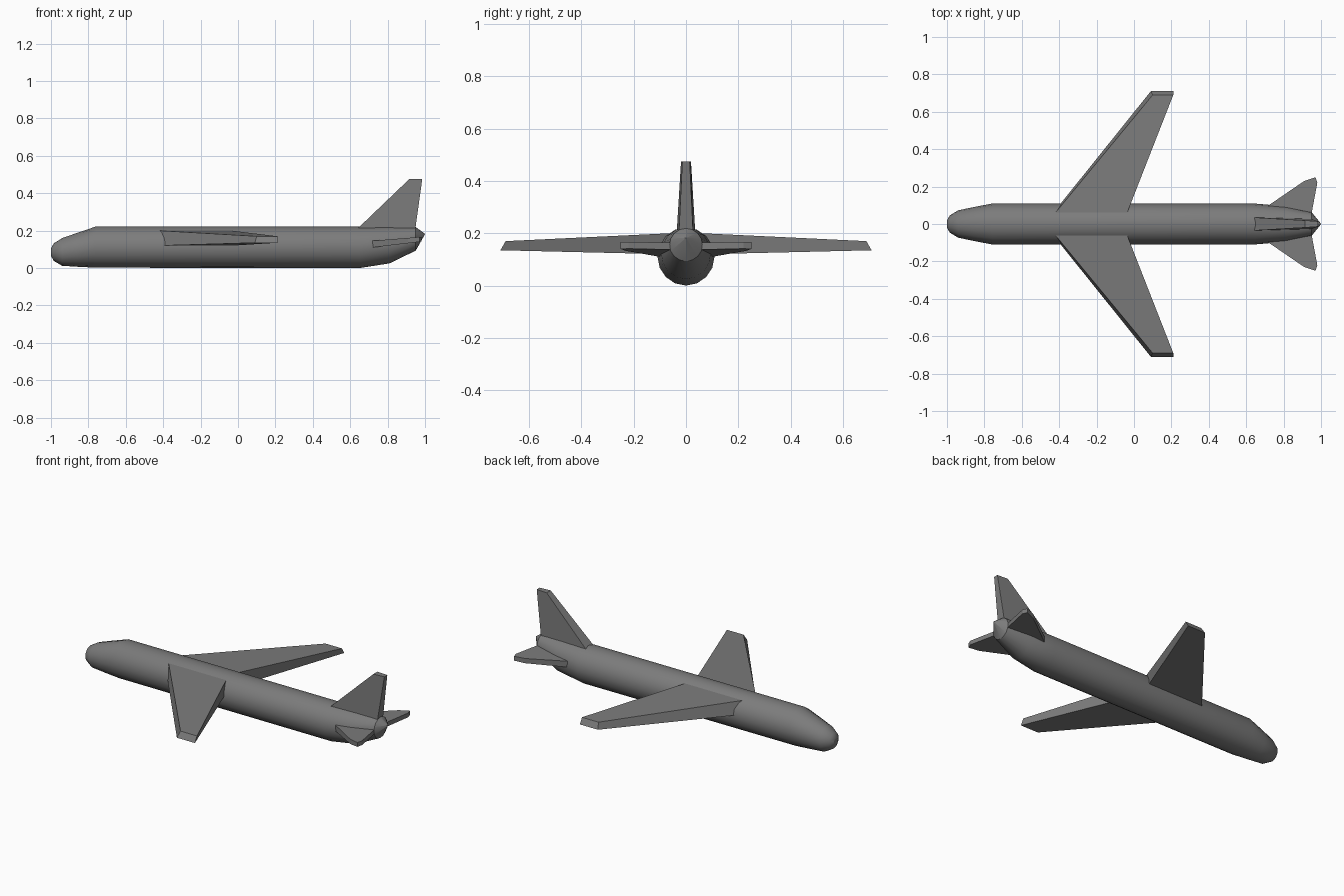
import bpy
import bmesh
from math import cos, sin, tau, radians

if "Cube" in bpy.data.objects:
    bpy.data.objects.remove(bpy.data.objects["Cube"])

GREY = (0.2, 0.2, 0.2, 1)
grey = bpy.data.materials.new("plain grey")
grey.use_nodes = True
grey.diffuse_color = GREY
grey.node_tree.nodes["Principled BSDF"].inputs["Base Color"].default_value = GREY


def loft(name, rings):
    """Skin a row of equal-length rings and cap both ends."""
    bm = bmesh.new()
    loops = [[bm.verts.new(p) for p in ring] for ring in rings]
    for a, b in zip(loops, loops[1:]):
        for i in range(len(a)):
            j = (i + 1) % len(a)
            bm.faces.new((a[i], a[j], b[j], b[i]))
    bm.faces.new(loops[0])
    bm.faces.new(loops[-1])
    bmesh.ops.remove_doubles(bm, verts=bm.verts, dist=0.0005)
    bmesh.ops.recalc_face_normals(bm, faces=bm.faces)
    mesh = bpy.data.meshes.new(name)
    bm.to_mesh(mesh)
    bm.free()
    mesh.materials.append(grey)
    obj = bpy.data.objects.new(name, mesh)
    bpy.context.collection.objects.link(obj)
    return obj


def hoop(x, bottom, top, half_width, sides=16):
    mid, rad = (top + bottom) / 2, (top - bottom) / 2
    return [(x, half_width * sin(tau * i / sides), mid + rad * cos(tau * i / sides))
            for i in range(sides)]


# Fuselage: station x, bottom, top, half width
stations = [(-1.0, 0.065, 0.105, 0.02), (-0.985, 0.038, 0.132, 0.046),
            (-0.94, 0.012, 0.16, 0.073), (-0.86, 0.007, 0.188, 0.09),
            (-0.76, 0.002, 0.222, 0.109), (0.65, 0.0, 0.222, 0.109),
            (0.81, 0.025, 0.222, 0.095), (0.95, 0.093, 0.219, 0.063)]
fuselage = loft("fuselage", [hoop(*s) for s in stations])
tail_cone = loft("tail_cone", [hoop(0.95, 0.093, 0.219, 0.063),
                               hoop(1.0, 0.181, 0.183, 0.001)])
for body in (fuselage, tail_cone):
    bpy.ops.object.select_all(action="DESELECT")
    body.select_set(True)
    bpy.context.view_layer.objects.active = body
    bpy.ops.object.shade_smooth_by_angle(angle=radians(30))


# Wings: blunt slabs tapering to a slanted tip
def wing_ring(side, y, lead, trail, low, high, slant):
    return [(lead, side * y, low), (lead + 0.01, side * (y - slant), high),
            (trail, side * (y - slant), high), (trail, side * y, low)]


# Tailplanes: thin slabs pitched up toward the rear
TAIL_PLAN = [(0.72, 0.0), (0.72, 0.1), (0.91, 0.23), (0.97, 0.25),
             (0.98, 0.22), (0.95, 0.06), (0.95, 0.0)]

for side, label in ((1, "left"), (-1, "right")):
    loft(label + "_wing", [wing_ring(side, 0.0, -0.48, -0.06, 0.118, 0.203, 0),
                           wing_ring(side, 0.71, 0.09, 0.21, 0.135, 0.17, 0.02)])
    loft(label + "_tailplane",
         [[(x, side * y, base + (x - 0.72) * rise) for x, y in TAIL_PLAN]
          for base, rise in ((0.11, 0.12), (0.146, 0.08))])


# Tail fin: swept, thicker along its leading edge
def fin_ring(z, lead, trail, front_half, back_half):
    return [(lead, -front_half, z), (trail, -back_half, z),
            (trail, back_half, z), (lead, front_half, z)]


loft("tail_fin", [fin_ring(0.18, 0.607, 0.944, 0.037, 0.028),
                  fin_ring(0.475, 0.915, 0.985, 0.019, 0.014)])
